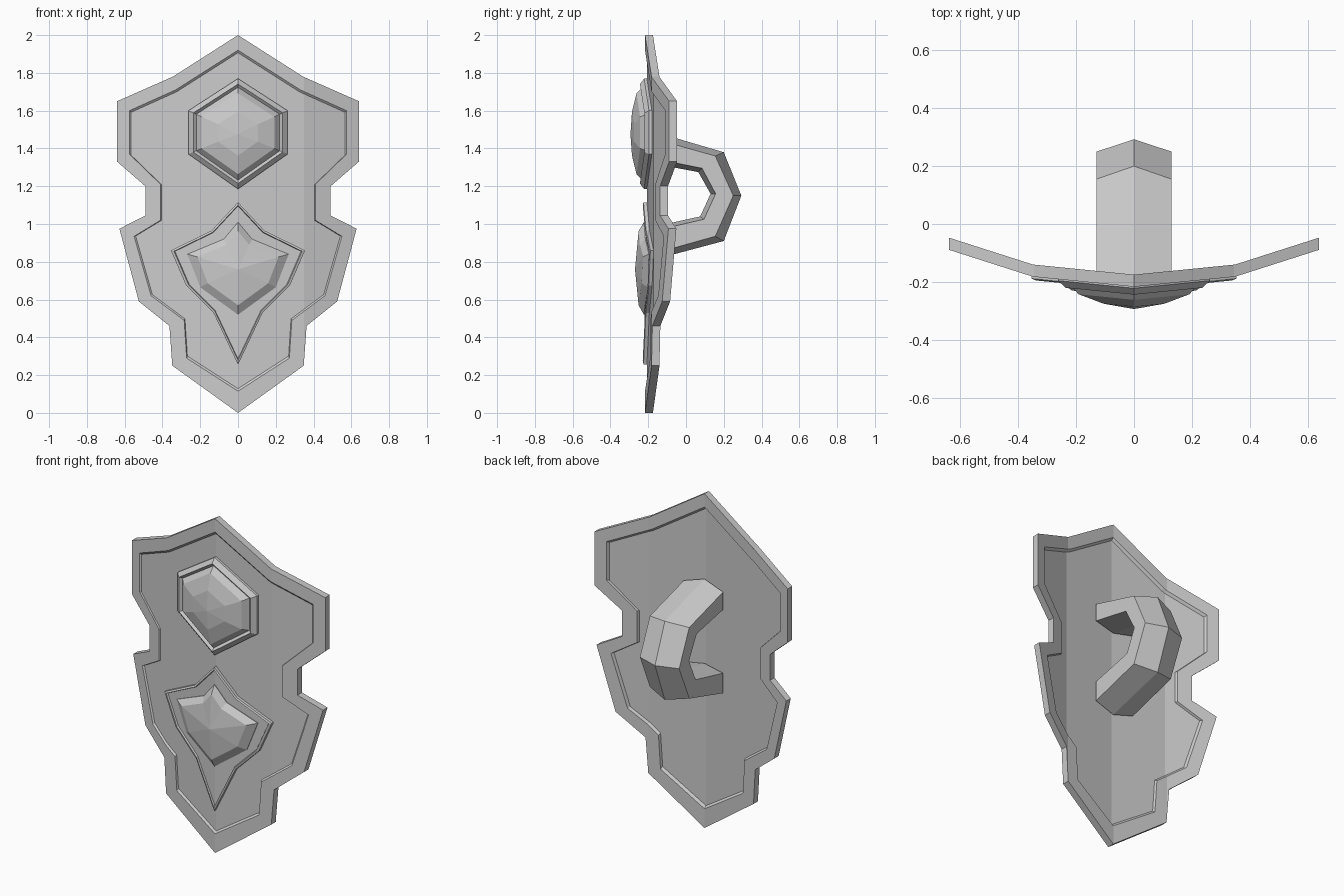
import bpy, bmesh
from mathutils import Vector

if "Cube" in bpy.data.objects:
    bpy.data.objects.remove(bpy.data.objects["Cube"])


def front(x):
    """Front surface depth of the bent shield at a given x."""
    x = abs(x)
    return -0.217 + x * 0.1 if x < 0.35 else -0.182 + (x - 0.35) * 0.32


def mirrored(half):
    """Close a half outline (top to bottom, x >= 0) into a symmetric loop."""
    return half + [(-x, z) for x, z in reversed(half) if x > 0]


def scaled(loop, s, cz):
    return [(x * s, cz + (z - cz) * s) for x, z in loop]


def bridge(bm, a, b):
    n = len(a)
    for i in range(n):
        bm.faces.new((a[i], a[(i + 1) % n], b[(i + 1) % n], b[i]))


def finish(bm, name):
    bmesh.ops.recalc_face_normals(bm, faces=bm.faces)
    me = bpy.data.meshes.new(name)
    bm.to_mesh(me)
    bm.free()
    ob = bpy.data.objects.new(name, me)
    bpy.context.collection.objects.link(ob)
    return ob


def bent_stack(name, layers, apex=None, cuts=(0,)):
    """Join (loop, height) layers, fold along vertical lines, bend to the shield."""
    bm = bmesh.new()
    rings = [[bm.verts.new((x, -h, z)) for x, z in loop] for loop, h in layers]
    for a, b in zip(rings, rings[1:]):
        bridge(bm, a, b)
    bm.faces.new(rings[0])
    last = rings[-1]
    if apex:
        tip = bm.verts.new((0, -apex[1], apex[0]))
        for i in range(len(last)):
            bm.faces.new((last[i], last[(i + 1) % len(last)], tip))
    else:
        bm.faces.new(last)
    for c in cuts:
        bmesh.ops.bisect_plane(bm, geom=bm.verts[:] + bm.edges[:] + bm.faces[:],
                               dist=1e-5, plane_co=(c, 0, 0), plane_no=(1, 0, 0))
    for v in bm.verts:
        v.co.y += front(v.co.x)
    return finish(bm, name)


# Shield plate: raised rim around a recessed panel, on both sides
outer = mirrored([(0, 2), (0.345, 1.78), (0.64, 1.65), (0.64, 1.33), (0.49, 1.2),
                  (0.49, 1.045), (0.628, 0.975), (0.525, 0.59), (0.363, 0.46),
                  (0.348, 0.25), (0, 0)])
inner = mirrored([(0, 1.92), (0.33, 1.71), (0.575, 1.6), (0.575, 1.37), (0.41, 1.21),
                  (0.41, 1.02), (0.55, 0.935), (0.46, 0.62), (0.285, 0.49),
                  (0.272, 0.29), (0, 0.115)])
panel = scaled(inner, 0.985, 1.02)
bent_stack("shield_plate", [(panel, -0.028), (inner, -0.042), (outer, -0.042),
                            (outer, 0), (inner, 0), (panel, -0.01)],
           cuts=(0, 0.35, -0.35))

# Upper hexagonal boss: bevelled frame and faceted gem
hexa = mirrored([(0, 1.77), (0.263, 1.6), (0.263, 1.37), (0, 1.185)])
bent_stack("upper_frame", [(hexa, -0.02), (hexa, 0.005),
                           (scaled(hexa, 0.9, 1.48), 0.027),
                           (scaled(hexa, 0.84, 1.48), 0.012)])
bent_stack("upper_gem", [(scaled(hexa, 0.84, 1.48), 0),
                         (scaled(hexa, 0.84, 1.48), 0.014),
                         (scaled(hexa, 0.73, 1.48), 0.045),
                         (scaled(hexa, 0.4, 1.48), 0.069)], apex=(1.475, 0.077))

# Lower pointed boss: thin star-shaped plate and faceted gem
star = mirrored([(0, 1.115), (0.14, 0.965), (0.355, 0.86), (0.275, 0.675),
                 (0.13, 0.53), (0, 0.255)])
bent_stack("lower_frame", [(star, -0.02), (star, 0.008),
                           (scaled(star, 0.955, 0.78), 0.012),
                           (scaled(star, 0.94, 0.78), 0.002)])
kite = mirrored([(0, 1.01), (0.075, 0.92), (0.268, 0.84), (0.2, 0.665), (0, 0.52)])
bent_stack("lower_gem", [(kite, -0.01), (kite, 0.006),
                         (scaled(kite, 0.8, 0.77), 0.034)], apex=(0.76, 0.053))

# Back handle: arched band, ridged along its middle inside and outside
ridge = [(-0.175, 1.49), (0.2, 1.38), (0.293, 1.15), (0.2, 0.91), (-0.175, 0.81)]
side = [(-0.165, 1.45), (0.155, 1.36), (0.25, 1.15), (0.155, 0.935), (-0.165, 0.845)]
edge = [(-0.165, 1.345), (0.085, 1.295), (0.157, 1.16), (0.095, 1.025), (-0.165, 0.965)]
core = [(-0.175, 1.32), (0.065, 1.275), (0.13, 1.16), (0.075, 1.04), (-0.175, 0.985)]
bm = bmesh.new()
sections = []
for r, s, e, c in zip(ridge, side, edge, core):
    pts = [(-0.13, *s), (0, *r), (0.13, *s), (0.13, *e), (0, *c), (-0.13, *e)]
    sections.append([bm.verts.new(Vector(p)) for p in pts])
for a, b in zip(sections, sections[1:]):
    bridge(bm, a, b)
bm.faces.new(sections[0])
bm.faces.new(sections[-1])
finish(bm, "back_handle")
